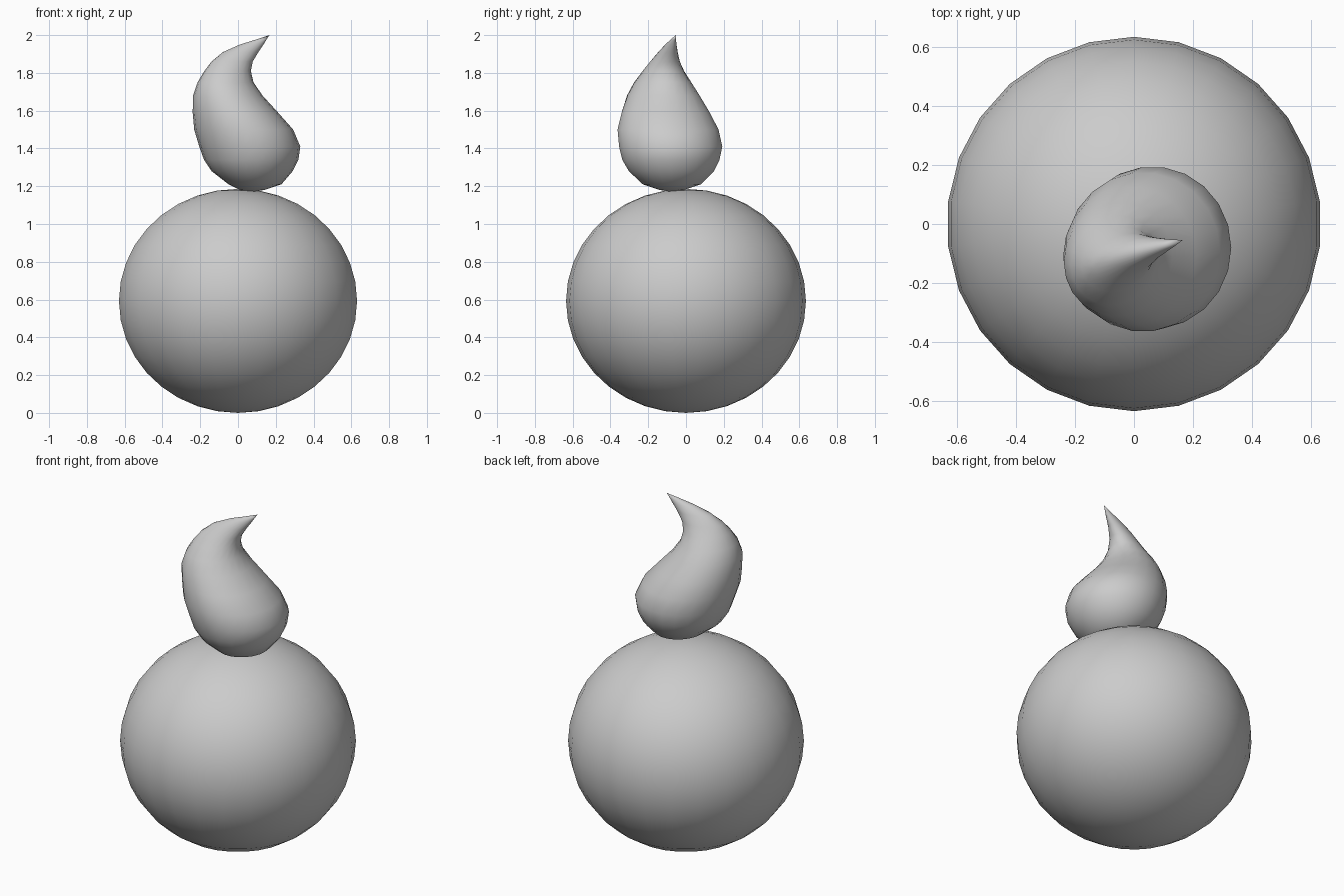
import bpy, bmesh
from math import sin, cos, pi

if "Cube" in bpy.data.objects:
    bpy.data.objects.remove(bpy.data.objects["Cube"])

SIDES = 22


def finish(bm, name):
    bmesh.ops.recalc_face_normals(bm, faces=bm.faces)
    mesh = bpy.data.meshes.new(name)
    bm.to_mesh(mesh)
    bm.free()
    for p in mesh.polygons:
        p.use_smooth = True
    obj = bpy.data.objects.new(name, mesh)
    bpy.context.collection.objects.link(obj)
    return obj


# Slightly flattened round body
bm = bmesh.new()
bmesh.ops.create_uvsphere(bm, u_segments=26, v_segments=18, radius=1)
for v in bm.verts:
    v.co = (v.co.x * 0.635, v.co.y * 0.635, 0.593 + v.co.z * 0.593)
finish(bm, "body")

# Curled flame: z, x min, x max, y min, y max, skew of the section
sections = [
    (1.18, 0.01, 0.14, -0.14, -0.01, 0),
    (1.21, -0.05, 0.23, -0.23, 0.08, 0),
    (1.28, -0.14, 0.29, -0.305, 0.15, 0),
    (1.34, -0.18, 0.32, -0.34, 0.18, 0),
    (1.41, -0.205, 0.33, -0.357, 0.195, 0),
    (1.50, -0.232, 0.292, -0.365, 0.175, 0),
    (1.59, -0.24, 0.212, -0.343, 0.128, 0),
    (1.68, -0.238, 0.13, -0.313, 0.073, 0.05),
    (1.75, -0.214, 0.082, -0.275, 0.028, 0.1),
    (1.81, -0.178, 0.068, -0.23, -0.01, 0.2),
    (1.86, -0.14, 0.078, -0.19, -0.032, 0.3),
    (1.91, -0.08, 0.108, -0.147, -0.044, 0.4),
    (1.95, 0.01, 0.135, -0.11, -0.05, 0.45),
    (1.975, 0.09, 0.15, -0.083, -0.053, 0.45),
]
bm = bmesh.new()
rings = []
for z, x0, x1, y0, y1, skew in sections:
    ring = []
    for i in range(SIDES):
        t = 2 * pi * i / SIDES
        ring.append(bm.verts.new(((x0 + x1) / 2 + (x1 - x0) / 2 * cos(t),
                                  (y0 + y1) / 2 + (y1 - y0) / 2 * sin(t + skew), z)))
    rings.append(ring)
bottom = bm.verts.new((0.07, -0.075, 1.17))
tip = bm.verts.new((0.166, -0.054, 2.0))
for i in range(SIDES):
    j = (i + 1) % SIDES
    for a, b in zip(rings, rings[1:]):
        bm.faces.new((a[i], a[j], b[j], b[i]))
    bm.faces.new((bottom, rings[0][j], rings[0][i]))
    bm.faces.new((rings[-1][i], rings[-1][j], tip))
finish(bm, "flame")
